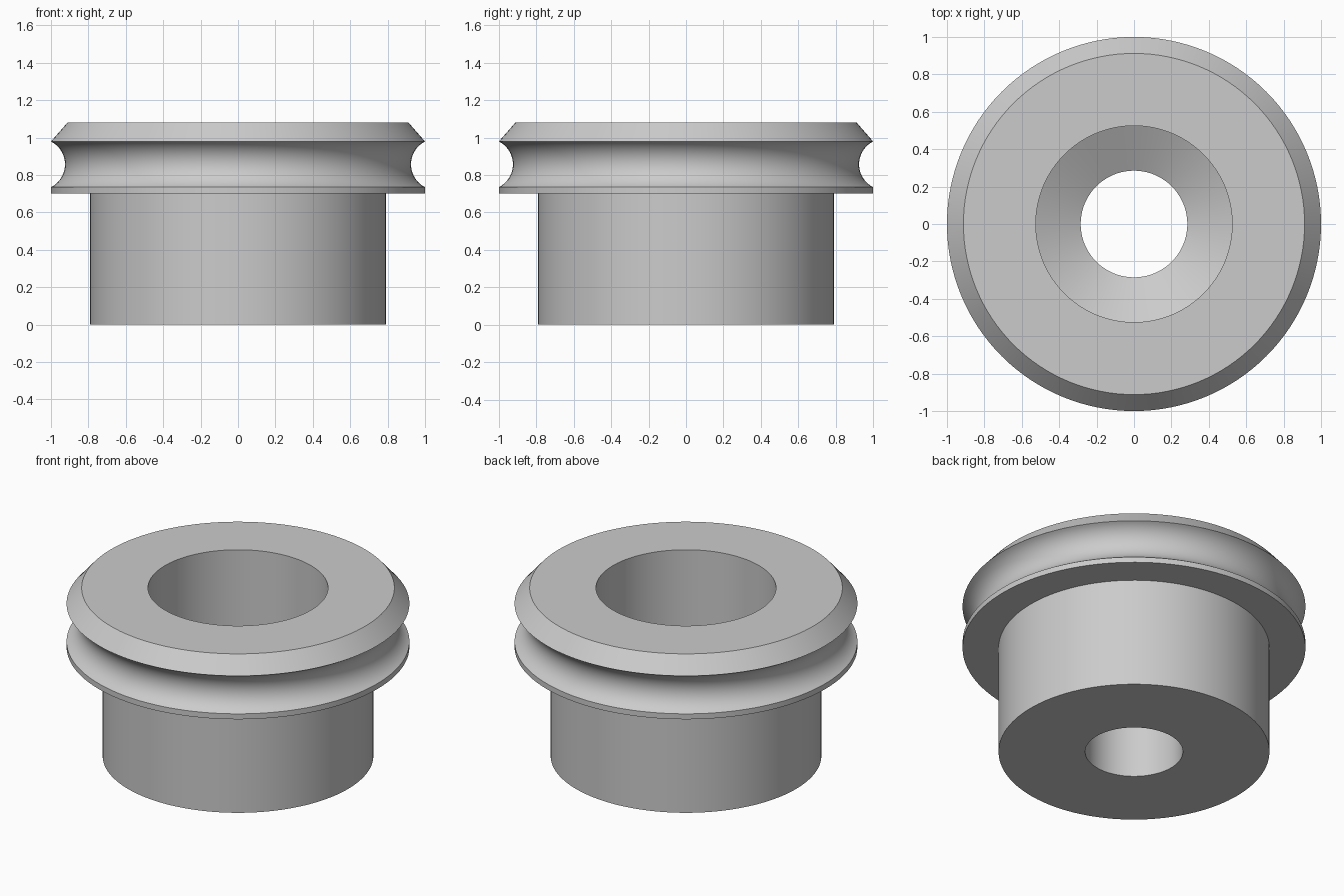
import bpy, bmesh, math

if "Cube" in bpy.data.objects:
    bpy.data.objects.remove(bpy.data.objects["Cube"])

SEGMENTS = 128

# Outer side: barrel, thin lip, rounded groove, bevelled rim
Z_LOW, Z_HIGH, DEPTH = 0.735, 0.979, 0.075
half = (Z_HIGH - Z_LOW) / 2
radius = (half ** 2 + DEPTH ** 2) / (2 * DEPTH)
sweep = math.asin(half / radius)
centre_r, centre_z = 1 - DEPTH + radius, (Z_LOW + Z_HIGH) / 2

profile = [(0.285, 0), (0.79, 0), (0.79, 0.70), (1.0, 0.70)]
STEPS = 20
for i in range(STEPS + 1):
    a = -sweep + 2 * sweep * i / STEPS
    profile.append((centre_r - radius * math.cos(a), centre_z + radius * math.sin(a)))
profile += [(0.912, 1.08), (0.525, 1.08)]

# Inner side: wide bore, sloping shoulder, narrow through-hole
profile += [(0.525, 0.51), (0.285, 0.38)]

# Revolve the closed profile around z
bm = bmesh.new()
rings = []
for s in range(SEGMENTS):
    t = 2 * math.pi * s / SEGMENTS
    rings.append([bm.verts.new((r * math.cos(t), r * math.sin(t), z)) for r, z in profile])
n = len(profile)
for s in range(SEGMENTS):
    a, b = rings[s], rings[(s + 1) % SEGMENTS]
    for i in range(n):
        j = (i + 1) % n
        bm.faces.new((a[i], b[i], b[j], a[j]))
bmesh.ops.recalc_face_normals(bm, faces=bm.faces)

mesh = bpy.data.meshes.new("grooved_bushing")
bm.to_mesh(mesh)
bm.free()
bushing = bpy.data.objects.new("grooved_bushing", mesh)
bpy.context.collection.objects.link(bushing)

# Plain grey
grey = bpy.data.materials.new("plain_grey")
grey.diffuse_color = (0.6, 0.6, 0.6, 1)
grey.use_nodes = True
grey.node_tree.nodes["Principled BSDF"].inputs["Base Color"].default_value = grey.diffuse_color
mesh.materials.append(grey)

bpy.context.view_layer.objects.active = bushing
bushing.select_set(True)
bpy.ops.object.shade_smooth_by_angle(angle=math.radians(22))
